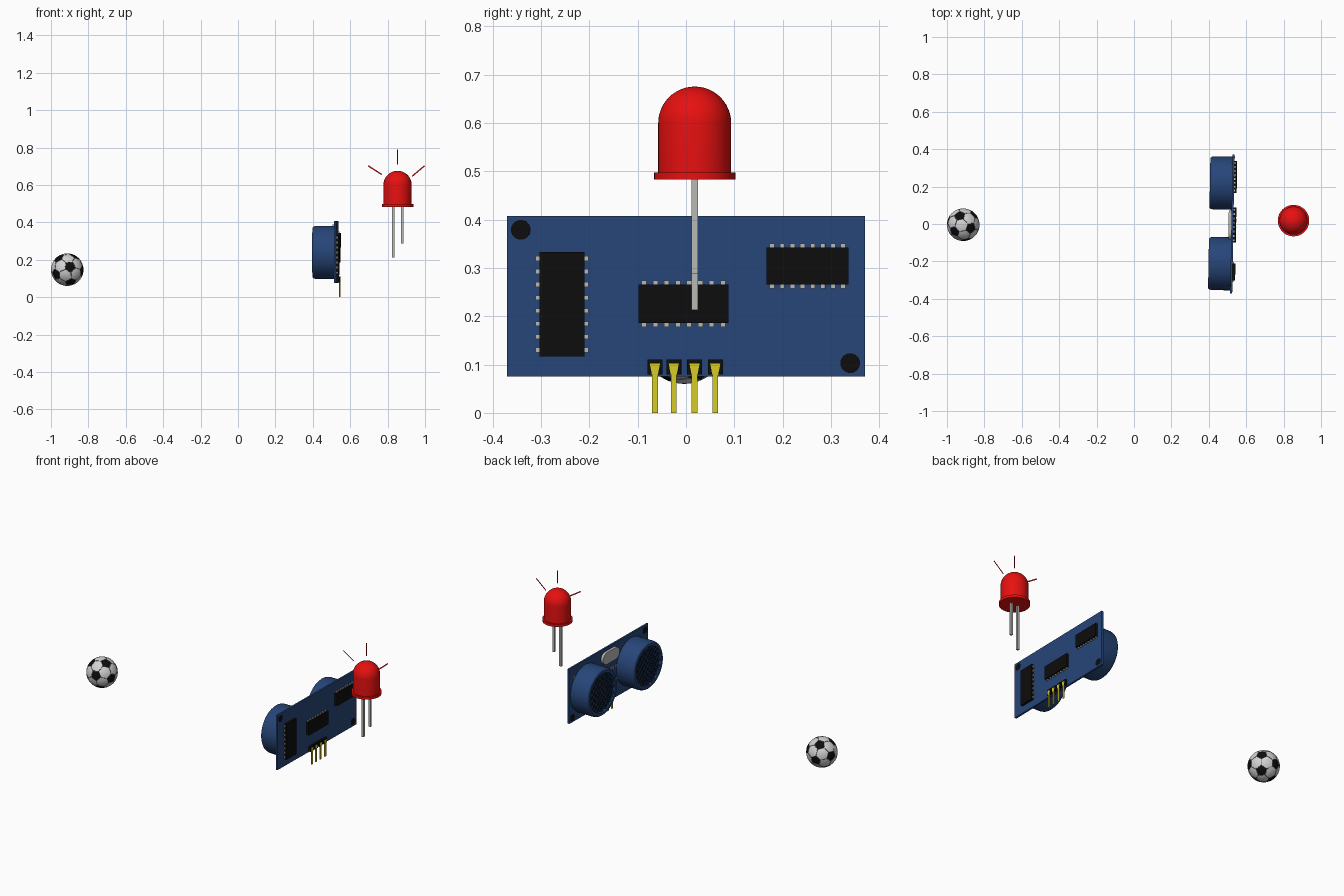
import bpy, bmesh, math
from mathutils import Matrix, Vector

cube = bpy.data.objects.get("Cube")
if cube:
    bpy.data.objects.remove(cube, do_unlink=True)


def material(name, r, g, b):
    m = bpy.data.materials.new(name)
    m.use_nodes = True
    m.diffuse_color = (r, g, b, 1)
    m.node_tree.nodes["Principled BSDF"].inputs["Base Color"].default_value = (r, g, b, 1)
    return m


BLUE = material("board blue", 0.02, 0.06, 0.19)
BLACK = material("black", 0.004, 0.004, 0.004)
RED = material("red", 0.8, 0.005, 0.005)
SILVER = material("silver", 0.48, 0.48, 0.46)
YELLOW = material("pin yellow", 0.68, 0.6, 0.02)
WHITE = material("ball white", 0.65, 0.65, 0.65)
SEAM = material("seam grey", 0.12, 0.12, 0.12)

# The sensor is modelled upright around its board plane, then turned slightly
SENSOR = Matrix.Translation((0.526, 0, 0)) @ Matrix.Rotation(math.radians(-1), 4, "Z")
WORLD = Matrix()


def finish(bm, name, mats, place=WORLD, smooth=False):
    me = bpy.data.meshes.new(name)
    bm.to_mesh(me)
    bm.free()
    for m in mats:
        me.materials.append(m)
    if smooth:
        for p in me.polygons:
            p.use_smooth = True
        me.set_sharp_from_angle(angle=math.radians(30))
    ob = bpy.data.objects.new(name, me)
    ob.matrix_world = place
    bpy.context.collection.objects.link(ob)
    return ob


def block(center, size, turn=WORLD):
    return turn @ Matrix.Translation(center) @ Matrix.Diagonal((*size, 1))


def blocks(name, mat, matrices, place=WORLD):
    bm = bmesh.new()
    for m in matrices:
        bmesh.ops.create_cube(bm, size=1, matrix=m)
    return finish(bm, name, [mat], place)


def lathe(name, mat, profile, turn, place=WORLD, steps=48):
    """Spin (radius, height) points about z, then apply turn."""
    bm = bmesh.new()
    vs = [bm.verts.new((r, 0, h)) for r, h in profile]
    es = [bm.edges.new(pair) for pair in zip(vs, vs[1:])]
    bmesh.ops.spin(bm, geom=vs + es, cent=(0, 0, 0), axis=(0, 0, 1),
                   angle=math.tau, steps=steps, use_duplicate=False)
    bmesh.ops.remove_doubles(bm, verts=bm.verts, dist=1e-5)
    bmesh.ops.recalc_face_normals(bm, faces=bm.faces)
    bm.transform(turn)
    return finish(bm, name, [mat], place, True)


def prism(name, mat, outline, x0, x1, place=WORLD):
    """Extrude a (y, z) outline along x."""
    bm = bmesh.new()
    face = bm.faces.new([bm.verts.new((x0, y, z)) for y, z in outline])
    new = bmesh.ops.extrude_face_region(bm, geom=[face])["geom"]
    bmesh.ops.translate(bm, vec=(x1 - x0, 0, 0),
                        verts=[v for v in new if isinstance(v, bmesh.types.BMVert)])
    bmesh.ops.recalc_face_normals(bm, faces=bm.faces)
    return finish(bm, name, [mat], place)


# Circuit board and mounting holes
HALF = 0.0055
blocks("circuit_board", BLUE, [block((0, 0, 0.2415), (2 * HALF, 0.742, 0.333))], SENSOR)
TO_BACK = Matrix.Rotation(-math.pi / 2, 4, "Y")
for i, (y, z) in enumerate([(-0.342, 0.379), (0.34, 0.103)]):
    lathe(f"mounting_hole_{i}", BLACK,
          [(0, -0.0065), (0.0205, -0.0065), (0.0205, 0.0065), (0, 0.0065)],
          Matrix.Translation((0, y, z)) @ TO_BACK, SENSOR, 24)


# Chips with two rows of pins that pass through the board
def chip(name, y, z, length, width, pitch, upright=False):
    turn = Matrix.Translation((0, y, z))
    if upright:
        turn = turn @ Matrix.Rotation(math.pi / 2, 4, "X")
    blocks(name + "_body", BLACK, [block((0.0128, 0, 0), (0.0145, length, width), turn)], SENSOR)
    pins = [block((0.002, (i - 3.5) * pitch, side * width / 2), (0.02, 0.01, 0.016), turn)
            for i in range(8) for side in (-1, 1)]
    blocks(name + "_pins", SILVER, pins, SENSOR)


chip("upright_chip", -0.2565, 0.225, 0.216, 0.093, 0.027, True)
chip("middle_chip", -0.005, 0.226, 0.186, 0.08, 0.0233)
chip("upper_chip", 0.252, 0.304, 0.17, 0.077, 0.021)

# Header blocks and flared pins
for i, y in enumerate((-0.064, -0.025, 0.018, 0.061)):
    blocks(f"header_block_{i}", BLACK, [block((0.012, y, 0.095), (0.015, 0.031, 0.031))], SENSOR)
    half = [(0.006, 0), (0.006, 0.078), (0.0105, 0.102)]
    outline = [(y + a, b) for a, b in half] + [(y - a, b) for a, b in reversed(half)]
    prism(f"header_pin_{i}", YELLOW, outline, 0.015, 0.021, SENSOR)

# Oscillator can: a stadium shape between the transducers
can = []
for k in range(26):
    a = math.pi * (k % 13) / 12 - math.pi / 2 + (math.pi if k > 12 else 0)
    can.append((-0.005 + 0.036 * math.cos(a) + (0.042 if k < 13 else -0.042),
                0.352 + 0.036 * math.sin(a)))
prism("oscillator_can", SILVER, can, -HALF - 0.015, -HALF, SENSOR)

# Transducers: rimmed cup, dark recess and diagonal mesh
for name, y in (("rear", 0.218), ("front", -0.213)):
    at = Matrix.Translation((0, y, 0.239))
    lathe(name + "_transducer", BLUE,
          [(0, HALF), (0.142, HALF), (0.142, 0.105), (0.139, 0.117), (0.132, 0.124),
           (0.117, 0.124), (0.117, 0.106), (0, 0.106)], at @ TO_BACK, SENSOR)
    lathe(name + "_transducer_recess", BLACK,
          [(0, 0.104), (0.117, 0.104), (0.117, 0.109), (0, 0.109)], at @ TO_BACK, SENSOR)
    bars = []
    for side in (-1, 1):
        turn = at @ Matrix.Rotation(side * math.pi / 4, 4, "X")
        for i in range(-4, 5):
            offset = i * 0.026
            chord = 2 * math.sqrt(0.118 ** 2 - offset ** 2)
            bars.append(block((-0.117, 0, offset), (0.004, chord, 0.006), turn))
    blocks(name + "_transducer_mesh", BLUE, bars, SENSOR)

# Lamp: flange, straight body and dome
LX, LY, R = 0.853, 0.018, 0.0755
dome = [(R * math.cos(math.pi * i / 24), 0.6 + R * math.sin(math.pi * i / 24)) for i in range(12)]
lathe("lamp_bulb", RED,
      [(0, 0.483), (0.084, 0.483), (0.084, 0.498), (R, 0.498)] + dome + [(0, 0.6 + R)],
      Matrix.Translation((LX, LY, 0)))
for name, x, low in (("long", 0.83, 0.213), ("short", 0.877, 0.288)):
    blocks(f"lamp_{name}_leg", SILVER,
           [block((x, LY, (low + 0.485) / 2), (0.0135, 0.0135, 0.485 - low))])

# Light rays: flat strips facing the front
rays = [((0.853, 0.71), (0.853, 0.788)), ((0.768, 0.656), (0.696, 0.702)),
        ((0.931, 0.646), (0.997, 0.702))]
bm = bmesh.new()
for a, b in rays:
    a, b = Vector((a[0], LY, a[1])), Vector((b[0], LY, b[1]))
    side = (b - a).normalized().cross(Vector((0, 1, 0))) * 0.0035
    bm.faces.new([bm.verts.new(p) for p in (a - side, a + side, b + side, b - side)])
finish(bm, "light_rays", [RED])

# Ball: truncated icosahedron panels rounded onto a sphere, with sunken seams
BALL = 0.087
bm = bmesh.new()
bmesh.ops.create_icosphere(bm, subdivisions=1, radius=1)
bmesh.ops.bevel(bm, geom=bm.verts[:], offset=100 / 3, offset_type="PERCENT",
                segments=1, profile=0.5, affect="VERTICES")
for f in bm.faces:
    f.material_index = 1 if len(f.verts) == 5 else 0
panels = bm.faces[:]
for f in bmesh.ops.inset_individual(bm, faces=panels, thickness=0.02)["faces"]:
    f.material_index = 2
bmesh.ops.poke(bm, faces=[f for f in bm.faces if f.material_index < 2])
bmesh.ops.subdivide_edges(bm, edges=bm.edges[:], cuts=2, use_grid_fill=True)
for v in bm.verts:
    sunk = all(f.material_index == 2 for f in v.link_faces)
    v.co = v.co.normalized() * BALL * (0.98 if sunk else 1)
facing = Vector((0, 0, 1)).rotation_difference(Vector((0.18, -0.96, 0.18))).to_matrix().to_4x4()
bm.transform(facing)
finish(bm, "ball", [WHITE, BLACK, SEAM], Matrix.Translation((-0.913, -0.004, 0.147)), True)
